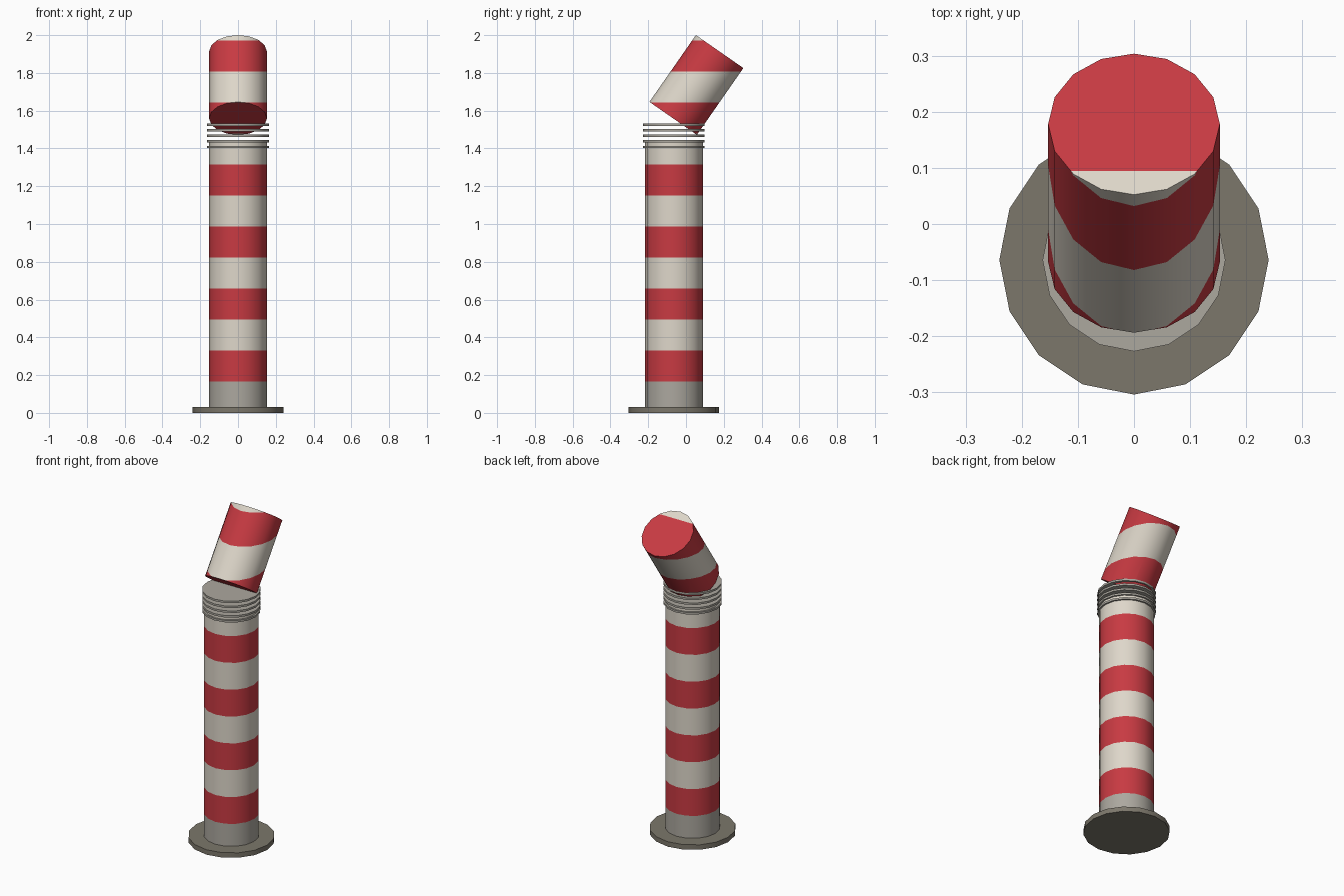
import bpy, bmesh, math
from mathutils import Matrix, Vector

if "Cube" in bpy.data.objects:
    bpy.data.objects.remove(bpy.data.objects["Cube"])


def material(name, rgb):
    m = bpy.data.materials.new(name)
    lin = [((c / 255 + 0.055) / 1.055) ** 2.4 for c in rgb]
    m.diffuse_color = (*lin, 1)
    m.use_nodes = True
    m.node_tree.nodes["Principled BSDF"].inputs["Base Color"].default_value = m.diffuse_color
    return m


RED = material("red", (200, 58, 66))
CREAM = material("cream", (222, 215, 202))
GREY = material("light grey", (172, 168, 159))
DARK = material("warm grey", (124, 119, 107))

AXIS_Y = -0.064   # column axis
BAND = 0.164      # stripe height


def cylinder(name, radius, length, matrix, mats, striped=False):
    bm = bmesh.new()
    bmesh.ops.create_cone(bm, cap_ends=True, segments=16, radius1=radius,
                          radius2=radius, depth=length, matrix=matrix)
    if striped:
        # cut level bands, then colour faces by height
        for i in range(1, 13):
            bmesh.ops.bisect_plane(bm, geom=bm.verts[:] + bm.edges[:] + bm.faces[:],
                                   plane_co=(0, 0, i * BAND + 0.003), plane_no=(0, 0, 1))
        for f in bm.faces:
            band = int((f.calc_center_median().z - 0.003) // BAND)
            f.material_index = 2 if band == 0 else (0 if band % 2 else 1)
    me = bpy.data.meshes.new(name)
    bm.to_mesh(me)
    bm.free()
    for m in mats:
        me.materials.append(m)
    ob = bpy.data.objects.new(name, me)
    bpy.context.collection.objects.link(ob)
    bpy.ops.object.select_all(action='DESELECT')
    ob.select_set(True)
    bpy.context.view_layer.objects.active = ob
    bpy.ops.object.shade_smooth_by_angle(angle=math.radians(35))
    return ob


def upright(z0, z1):
    return Matrix.Translation((0, AXIS_Y, (z0 + z1) / 2))


STRIPES = [RED, CREAM, GREY]

# foot plate and striped column
cylinder("base_plate", 0.24, 0.03, upright(0, 0.03), [DARK])
cylinder("column", 0.153, 1.41, upright(0.03, 1.44), STRIPES, True)

# stacked collar discs, the upper ones spaced apart
for i in range(5):
    z = 1.408 + 0.0295 * i
    cylinder(f"collar_disc_{i + 1}", 0.163, 0.012, upright(z - 0.006, z + 0.006), [GREY])

# leaning head with level stripes
lean = Matrix.Translation(Vector((0, 0.055, 1.736))) @ Matrix.Rotation(math.radians(-34.8), 4, 'X')
cylinder("leaning_head", 0.153, 0.431, lean, STRIPES, True)
